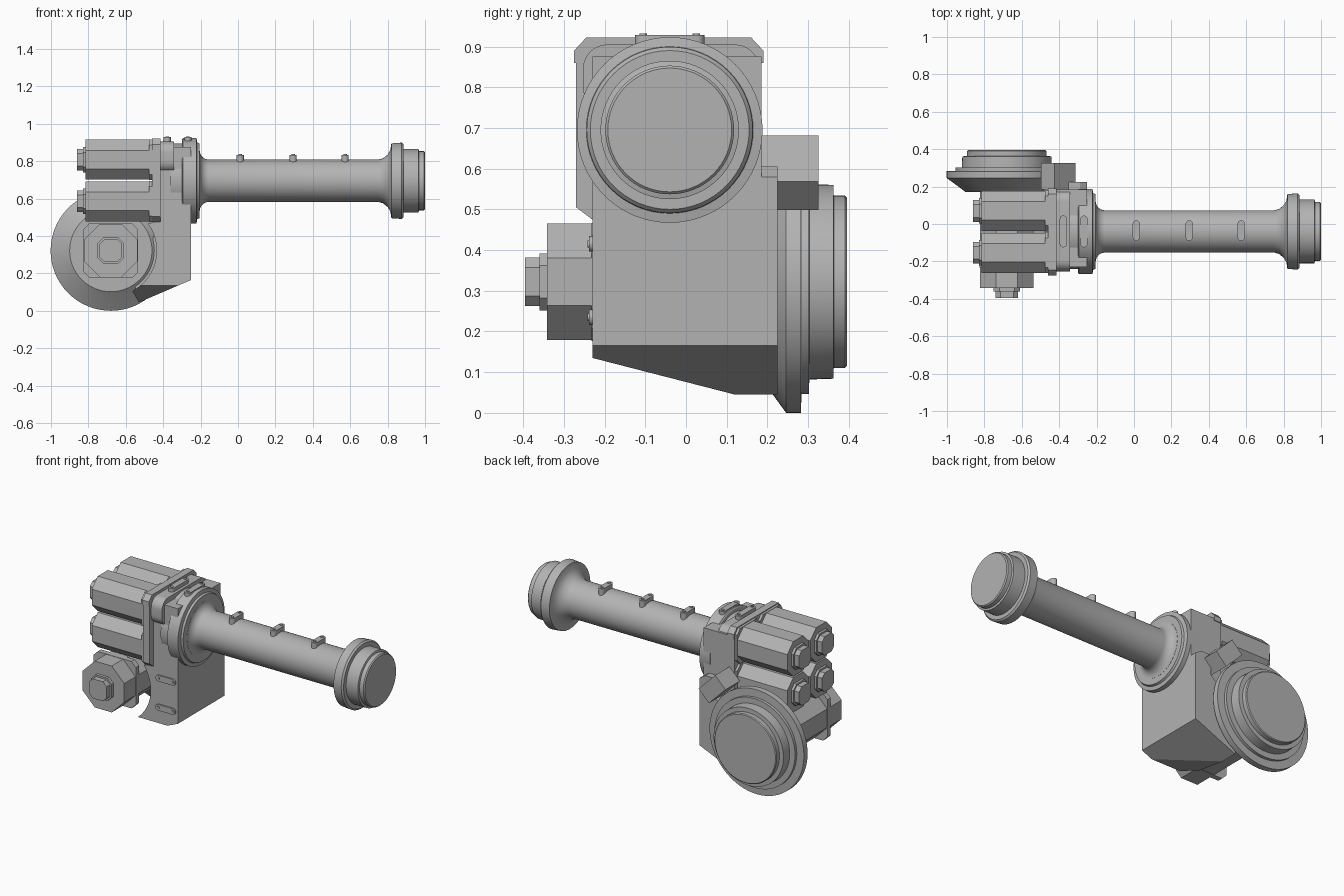
import bpy, bmesh
from math import sin, cos, pi, radians
from mathutils import Vector, Matrix

if "Cube" in bpy.data.objects:
    bpy.data.objects.remove(bpy.data.objects["Cube"], do_unlink=True)

grey = bpy.data.materials.new("grey_metal")
grey.use_nodes = True
grey.diffuse_color = (0.45, 0.45, 0.45, 1)
grey.node_tree.nodes["Principled BSDF"].inputs["Base Color"].default_value = (0.45, 0.45, 0.45, 1)


def place(axis, d, u, v):
    """Point at depth d along the axis, with (u, v) across it."""
    return {"x": (d, u, v), "y": (u, d, v), "z": (u, v, d)}[axis]


def finish(name, bm, smooth=False):
    bmesh.ops.recalc_face_normals(bm, faces=bm.faces)
    me = bpy.data.meshes.new(name)
    bm.to_mesh(me)
    bm.free()
    me.materials.append(grey)
    ob = bpy.data.objects.new(name, me)
    bpy.context.scene.collection.objects.link(ob)
    if smooth:
        bpy.ops.object.select_all(action="DESELECT")
        ob.select_set(True)
        bpy.context.view_layer.objects.active = ob
        bpy.ops.object.shade_smooth_by_angle(angle=radians(25))
    return ob


def extrude(pts, axis, a, b):
    bm = bmesh.new()
    rings = [[bm.verts.new(place(axis, d, u, v)) for u, v in pts] for d in (a, b)]
    bm.faces.new(rings[0])
    bm.faces.new(rings[1])
    for i in range(len(pts)):
        j = (i + 1) % len(pts)
        bm.faces.new((rings[0][i], rings[0][j], rings[1][j], rings[1][i]))
    return bm


def prism(name, pts, axis, a, b, smooth=False):
    return finish(name, extrude(pts, axis, a, b), smooth)


def lathe(name, profile, axis, cu, cv, n=64):
    """Turned solid from (depth, radius) pairs."""
    bm = bmesh.new()
    rings = [[bm.verts.new(place(axis, d, cu + r * cos(2 * pi * i / n), cv + r * sin(2 * pi * i / n)))
              for i in range(n)] for d, r in profile]
    for r0, r1 in zip(rings, rings[1:]):
        for i in range(n):
            j = (i + 1) % n
            bm.faces.new((r0[i], r0[j], r1[j], r1[i]))
    bm.faces.new(rings[0])
    bm.faces.new(rings[-1])
    return finish(name, bm, True)


def octagon(cu, cv, h, c):
    k = h - c
    return [(cu + u, cv + v) for u, v in
            ((-k, -h), (k, -h), (h, -k), (h, k), (k, h), (-k, h), (-h, k), (-h, -k))]


def rounded(u0, v0, u1, v1, r, n=8):
    pts = []
    for q, (u, v) in enumerate(((u1 - r, v1 - r), (u0 + r, v1 - r), (u0 + r, v0 + r), (u1 - r, v0 + r))):
        for i in range(n + 1):
            t = (q + i / n) * pi / 2
            pts.append((u + r * cos(t), v + r * sin(t)))
    return pts


def rect(u0, v0, u1, v1):
    return [(u0, v0), (u1, v0), (u1, v1), (u0, v1)]


TY, TZ = -0.04, 0.695      # long tube axis
WX, WZ = -0.68, 0.322      # rear wheel axis

# Long tube with curved fillets and its stepped end cap
fillet = [(-0.205 + 0.05 * (1 - cos(t)), 0.113 + 0.05 * (1 - sin(t)))
          for t in [i * pi / 16 for i in range(9)]]
flare = [(0.75, 0.113), (0.775, 0.12), (0.80, 0.14), (0.815, 0.165), (0.82, 0.2)]
lathe("long_tube", [(-0.21, 0.163)] + fillet + flare +
      [(0.875, 0.204), (0.885, 0.195), (0.885, 0.17), (0.965, 0.17), (0.968, 0.158),
       (0.994, 0.158), (1.0, 0.152)], "x", TY, TZ)
lathe("tube_flange", [(-0.3, 0.22), (-0.295, 0.228), (-0.222, 0.228), (-0.218, 0.205), (-0.206, 0.2)],
      "x", TY, TZ)
lathe("flange_neck", [(-0.36, 0.2), (-0.29, 0.2)], "x", TY, TZ)

# Main housing with a curved cut round the front motor and a sloped underside
arc = [(WX + 0.245 * cos(radians(a)), WZ + 0.245 * sin(radians(a))) for a in range(36, -63, -7)]
outline = [(-0.25, 0.165), (-0.25, 0.875), (-0.42, 0.875), (-0.42, 0.48)] + arc + [(-0.53, 0.045)]
bm = extrude(outline, "y", -0.23, 0.185)
cut = bmesh.ops.bisect_plane(bm, geom=bm.verts[:] + bm.edges[:] + bm.faces[:],
                             plane_co=(0, -0.23, 0.135), plane_no=(0, -0.09, -0.35), clear_outer=True)
bmesh.ops.holes_fill(bm, edges=[e for e in bm.edges if e.is_boundary])
finish("main_housing", bm, True)
prism("housing_back", [(-0.25, 0.165), (-0.25, 0.58), (-0.29, 0.605), (-0.36, 0.605), (-0.36, 0.48),
                       (-0.45, 0.4), (-0.55, 0.13), (-0.53, 0.045)], "y", 0.18, 0.225)

# Motor mounting plate and rounded block in front of it
prism("mounting_plate", [(-0.23, 0.475), (0.185, 0.475), (0.185, 0.86), (0.19, 0.86), (0.19, 0.89),
                         (0.16, 0.922), (-0.245, 0.922), (-0.275, 0.89), (-0.275, 0.86),
                         (-0.27, 0.86), (-0.27, 0.505)], "x", -0.46, -0.415)
prism("rounded_block", rounded(-0.253, 0.74, 0.18, 0.905, 0.06), "x", -0.42, -0.342, True)

# Four chamfered motors with end caps
for side, y in (("right", -0.154), ("left", 0.07)):
    for level, z in (("lower", 0.585), ("upper", 0.808)):
        tag = f"{level}_{side}"
        prism("motor_" + tag, octagon(y, z, 0.107, 0.058), "x", -0.815, -0.47)
        prism("motor_collar_" + tag, octagon(y, z, 0.109, 0.03), "x", -0.475, -0.45)
        prism("motor_washer_" + tag, octagon(y, z, 0.068, 0.03), "x", -0.83, -0.81)
        prism("motor_cap_" + tag, octagon(y, z, 0.058, 0.024), "x", -0.862, -0.82)

# Front motor running back to the wheel
prism("front_motor", octagon(WX, WZ, 0.143, 0.085), "y", -0.342, 0.2)
prism("front_motor_collar", octagon(WX, WZ, 0.145, 0.03), "y", -0.232, -0.2)
prism("front_motor_washer", octagon(WX, WZ, 0.07, 0.03), "y", -0.36, -0.335)
prism("front_motor_cap", octagon(WX, WZ, 0.06, 0.025), "y", -0.395, -0.35)

# Stepped rear wheel
lathe("rear_wheel", [(0.17, 0.22), (0.19, 0.245), (0.246, 0.322), (0.282, 0.322), (0.284, 0.275),
                     (0.302, 0.275), (0.303, 0.24), (0.362, 0.238), (0.363, 0.212),
                     (0.39, 0.212), (0.395, 0.207)], "y", WX, WZ)

# Tilted bracket above the wheel
bm = bmesh.new()
turn = Matrix.Translation((-0.405, 0.255, 0.59)) @ Matrix.Rotation(radians(45), 4, "Y")
bmesh.ops.create_cube(bm, size=1, matrix=turn @ Matrix.Diagonal((0.16, 0.14, 0.10, 1)))
finish("wheel_bracket", bm)


def handle(name, base, out, along, length, rise):
    """Small round-ended lug plate with two bolt heads."""
    out, along = Vector(out), Vector(along)
    frame = Matrix((along, out.cross(along), out)).transposed().to_4x4()
    frame.translation = base
    bm = extrude(rounded(-length / 2, -0.019, length / 2, 0.019, 0.0188, 5), "z", -0.02, rise)
    for s in (-1, 1):
        bmesh.ops.create_cone(bm, cap_ends=True, segments=12, radius1=0.009, radius2=0.009, depth=0.006,
                              matrix=Matrix.Translation((s * (length / 2 - 0.02), 0, rise + 0.001)))
    bmesh.ops.transform(bm, matrix=frame, verts=bm.verts)
    finish(name, bm, True)


# Lugs on the tube, the housing top and the housing front
for i, x in enumerate((0.012, 0.295, 0.573)):
    handle(f"tube_lug_{i + 1}", (x, TY + 0.005, 0.805), (0, 0, 1), (0, 1, 0), 0.11, 0.028)
for i, x in enumerate((-0.378, -0.268)):
    handle(f"top_lug_{i + 1}", (x, TY, 0.9), (0, 0, 1), (0, 1, 0), 0.17, 0.028)
for i, z in enumerate((0.235, 0.415)):
    handle(f"front_lug_{i + 1}", (-0.33, -0.23, z), (0, -1, 0), (1, 0, 0), 0.135, 0.008)
